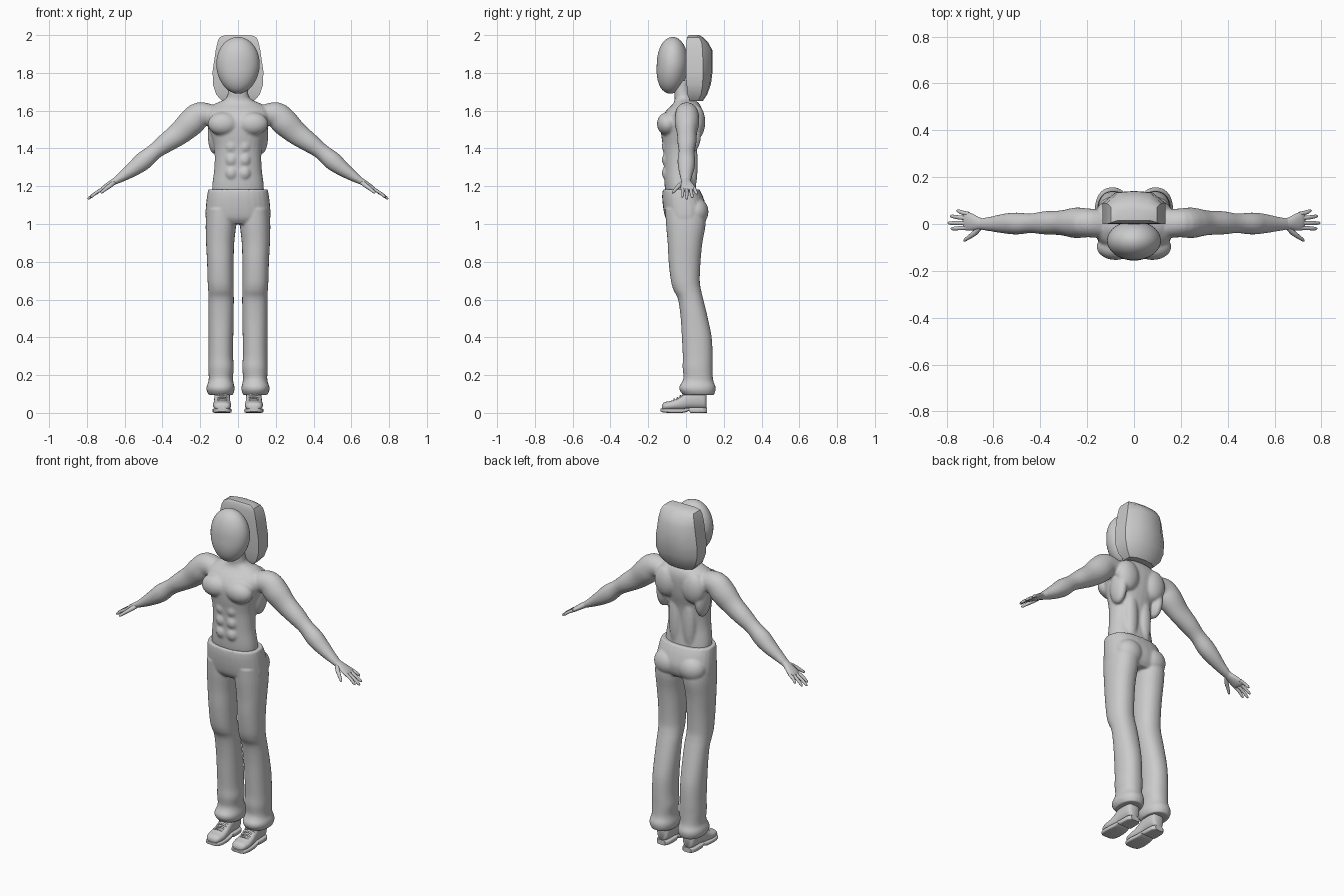
import bpy, bmesh, math
from mathutils import Vector

GREY = bpy.data.materials.new("plain_grey")
GREY.diffuse_color = (0.6, 0.6, 0.6, 1)


def smooth_rings(rings, steps):
    """Catmull-Rom interpolation of rows of numbers."""
    out = []
    n = len(rings)
    for i in range(n - 1):
        p = [rings[max(i - 1, 0)], rings[i], rings[i + 1], rings[min(i + 2, n - 1)]]
        for k in range(steps):
            t = k / steps
            out.append([0.5 * (2 * b + (c - a) * t + (2 * a - 5 * b + 4 * c - d) * t * t
                               + (3 * b - a - 3 * c + d) * t ** 3) for a, b, c, d in zip(*p)])
    out.append(list(rings[-1]))
    return out


def skin(bm, loops):
    """Bridge point loops and cap both ends."""
    vs = [[bm.verts.new(p) for p in loop] for loop in loops]
    n = len(vs[0])
    for a, b in zip(vs, vs[1:]):
        for i in range(n):
            j = (i + 1) % n
            bm.faces.new((a[i], a[j], b[j], b[i]))
    bm.faces.new(vs[0])
    bm.faces.new(vs[-1])


def oval(c, u, v, n=28, e=2.0):
    pts = []
    for i in range(n):
        a = 2 * math.pi * i / n
        ca, sa = math.cos(a), math.sin(a)
        pts.append(c + u * math.copysign(abs(ca) ** (2 / e), ca)
                   + v * math.copysign(abs(sa) ** (2 / e), sa))
    return pts


def column(bm, rings, s=1, e=2.2, steps=4):
    """Upright loft, rings = (z, x_in, x_out, y_front, y_back)."""
    skin(bm, [oval(Vector((s * (a + b) / 2, (f + k) / 2, z)), Vector(((b - a) / 2, 0, 0)),
                   Vector((0, (k - f) / 2, 0)), e=e)
              for z, a, b, f, k in smooth_rings(rings, steps)])


def lengthwise(bm, rings, cx, e=2.4, steps=4):
    """Loft along y, rings = (y, half_width, z_low, z_high)."""
    skin(bm, [oval(Vector((cx, y, (a + b) / 2)), Vector((w, 0, 0)), Vector((0, 0, (b - a) / 2)), e=e)
              for y, w, a, b in smooth_rings(rings, steps)])


def limb(bm, rings, s=1, n=24, steps=4):
    """Sideways loft, rings = (x, y, z, thickness, y_half_width)."""
    rs = smooth_rings(rings, steps)
    loops = []
    for i, (x, y, z, r, w) in enumerate(rs):
        p, q = rs[max(i - 1, 0)], rs[min(i + 1, len(rs) - 1)]
        t = Vector((q[0] - p[0], 0, q[2] - p[2])).normalized()
        up = Vector((-t.z * s, 0, t.x))
        loops.append(oval(Vector((s * x, y, z)), up * r, Vector((0, w, 0)), n))
    skin(bm, loops)


def blob(bm, c, r):
    vs = bmesh.ops.create_uvsphere(bm, u_segments=24, v_segments=14, radius=1)["verts"]
    for v in vs:
        v.co = Vector([c[i] + v.co[i] * r[i] for i in range(3)])


def finish(name, bm, angle=60, voxel=0, relax=0):
    bmesh.ops.recalc_face_normals(bm, faces=bm.faces)
    me = bpy.data.meshes.new(name)
    bm.to_mesh(me)
    bm.free()
    me.materials.append(GREY)
    me.shade_smooth()
    me.set_sharp_from_angle(angle=math.radians(angle))
    ob = bpy.data.objects.new(name, me)
    bpy.context.collection.objects.link(ob)
    if voxel:
        m = ob.modifiers.new("fuse", "REMESH")
        m.mode = "VOXEL"
        m.voxel_size = voxel
        m.use_smooth_shade = True
        m = ob.modifiers.new("relax", "SMOOTH")
        m.factor = 0.5
        m.iterations = relax
    return ob


# Bare torso, neck and arms fused into one skin
bm = bmesh.new()
column(bm, [(z, -w, w, f, k) for z, w, f, k in (
    (1.13, .135, -.10, .06), (1.20, .137, -.113, .052), (1.30, .125, -.117, .045),
    (1.40, .126, -.122, .055), (1.48, .145, -.132, .075), (1.55, .165, -.132, .085),
    (1.60, .165, -.105, .085), (1.635, .125, -.07, .072), (1.66, .07, -.06, .045),
    (1.69, .054, -.062, .025), (1.76, .052, -.065, .015))])
for s in (1, -1):
    limb(bm, [(.12, .0, 1.575, .05, .06), (.20, .005, 1.578, .068, .062), (.25, .005, 1.535, .072, .065),
              (.31, .005, 1.48, .062, .053), (.38, .005, 1.43, .052, .05), (.44, .003, 1.385, .043, .042),
              (.50, .002, 1.335, .049, .047), (.55, .002, 1.295, .041, .043), (.61, 0, 1.253, .028, .032),
              (.665, 0, 1.218, .015, .024)], s)
    blob(bm, (s * .078, -.098, 1.53), (.082, .056, .062))      # chest muscle
    blob(bm, (s * .09, .055, 1.54), (.07, .047, .09))          # shoulder blade
    blob(bm, (s * .125, .02, 1.47), (.035, .06, .10))          # side muscle
    blob(bm, (s * .045, .03, 1.32), (.04, .032, .17))          # lower back
    for z in (1.27, 1.34, 1.41):                               # stomach
        blob(bm, (s * .034, -.10, z), (.034, .028, .038))
finish("torso_and_arms", bm, voxel=.007, relax=6)

# Hands with four fingers and a thumb
for s, side in ((1, "right"), (-1, "left")):
    bm = bmesh.new()
    limb(bm, [(.635, 0, 1.237, .018, .022), (.66, .002, 1.222, .017, .026), (.69, .008, 1.203, .015, .036),
              (.715, .012, 1.186, .012, .04), (.728, .013, 1.177, .006, .034)], s, 16)
    for y0, x1, y1 in ((.043, .758, .056), (.024, .785, .033), (.004, .795, .004), (-.016, .782, -.02)):
        z1 = 1.235 - .665 * (x1 - .64)
        xm, ym = (.715 + x1) / 2, (y0 + y1) / 2
        limb(bm, [(.705, y0, 1.192, .009, .009), (xm, ym, (1.188 + z1) / 2 + .003, .008, .009),
                  (x1 - .008, y1, z1 + .006, .007, .007), (x1, y1, z1, .002, .002)], s, 10, 3)
    limb(bm, [(.65, -.008, 1.225, .012, .012), (.675, -.034, 1.205, .012, .014),
              (.705, -.056, 1.182, .009, .01), (.722, -.068, 1.168, .007, .007),
              (.727, -.071, 1.164, .002, .002)], s, 10, 3)
    finish(side + "_hand", bm)

# Trousers: hips, seat, legs and rolled cuffs
bm = bmesh.new()
column(bm, [(z, -w, w, f, k) for z, w, f, k in (
    (1.182, .158, -.124, .072), (1.14, .165, -.126, .092), (1.08, .171, -.12, .108),
    (1.03, .171, -.108, .10), (1.0, .155, -.085, .08))], e=2.4)
for s in (1, -1):
    blob(bm, (s * .08, .052, 1.065), (.08, .067, .075))
    column(bm, [(1.08, .015, .165, -.11, .10), (1.0, .010, .171, -.106, .104), (.90, .020, .169, -.097, .087),
                (.80, .023, .164, -.092, .077), (.70, .024, .161, -.08, .073), (.65, .023, .158, -.066, .08),
                (.60, .022, .156, -.042, .092), (.50, .023, .156, -.028, .116), (.40, .025, .156, -.022, .136),
                (.30, .026, .156, -.017, .141), (.24, .022, .157, -.018, .141), (.19, .027, .155, -.013, .142),
                (.165, .025, .157, -.02, .146), (.14, .019, .166, -.035, .156), (.118, .019, .166, -.033, .156),
                (.095, .028, .155, -.015, .148)], s)
finish("trousers", bm, voxel=.006, relax=4)

# Boots with soles, heels and laces
for s, side in ((1, "right"), (-1, "left")):
    cx = s * .084
    bm = bmesh.new()
    lengthwise(bm, [(-.128, .022, .018, .04), (-.115, .040, .015, .056), (-.08, .048, .015, .064),
                    (-.045, .046, .015, .076), (-.015, .043, .015, .098), (.02, .042, .02, .125),
                    (.07, .041, .02, .135), (.098, .036, .02, .13), (.108, .024, .025, .12)], cx)
    finish(side + "_boot", bm)
    bm = bmesh.new()
    lengthwise(bm, [(-.134, .022, .008, .024), (-.12, .042, .002, .024), (-.08, .051, 0, .024),
                    (-.02, .047, 0, .024), (.005, .043, .006, .026), (.018, .042, .012, .028),
                    (.024, .042, 0, .028), (.09, .041, 0, .028), (.112, .026, 0, .028)], cx, e=5, steps=2)
    finish(side + "_sole", bm, 35)
    bm = bmesh.new()
    for y, z in ((-.062, .070), (-.045, .077), (-.029, .087), (-.014, .099)):
        limb(bm, [(.054, y, z - .012, .003, .003), (.068, y, z, .005, .005), (.084, y, z + .002, .005, .005),
                  (.10, y, z, .005, .005), (.114, y, z - .012, .003, .003)], s, 8, 2)
    finish(side + "_laces", bm)

# Smooth egg-shaped head
bm = bmesh.new()
bmesh.ops.create_uvsphere(bm, u_segments=40, v_segments=24, radius=1)
for v in bm.verts:
    t = v.co.z
    taper = 1 + .07 * t if t < 0 else 1 + .03 * t
    v.co = Vector((v.co.x * .115 * taper, -.071 + v.co.y * .084 * (1 + .06 * t * t) - .012 * max(-t, 0),
                   1.84 + t * .15))
finish("head", bm, 180)

# Angular hair mass behind the head
bm = bmesh.new()
loops = []
for z, w, f, m, b in ((1.652, .085, .02, .065, .09), (1.685, .115, .008, .08, .112), (1.74, .133, .003, .088, .132),
                      (1.81, .134, .0, .09, .141), (1.92, .118, .0, .088, .14), (1.965, .108, .002, .082, .115),
                      (1.988, .098, .006, .07, .09), (2.0, .07, .015, .055, .07)):
    half = [(w, f), (w, m), (w * .58, b - .006)]
    loops.append([Vector((x, y, z)) for x, y in half] + [Vector((0, b, z))]
                 + [Vector((-x, y, z)) for x, y in reversed(half)])
skin(bm, loops)
finish("hair", bm, 38)
